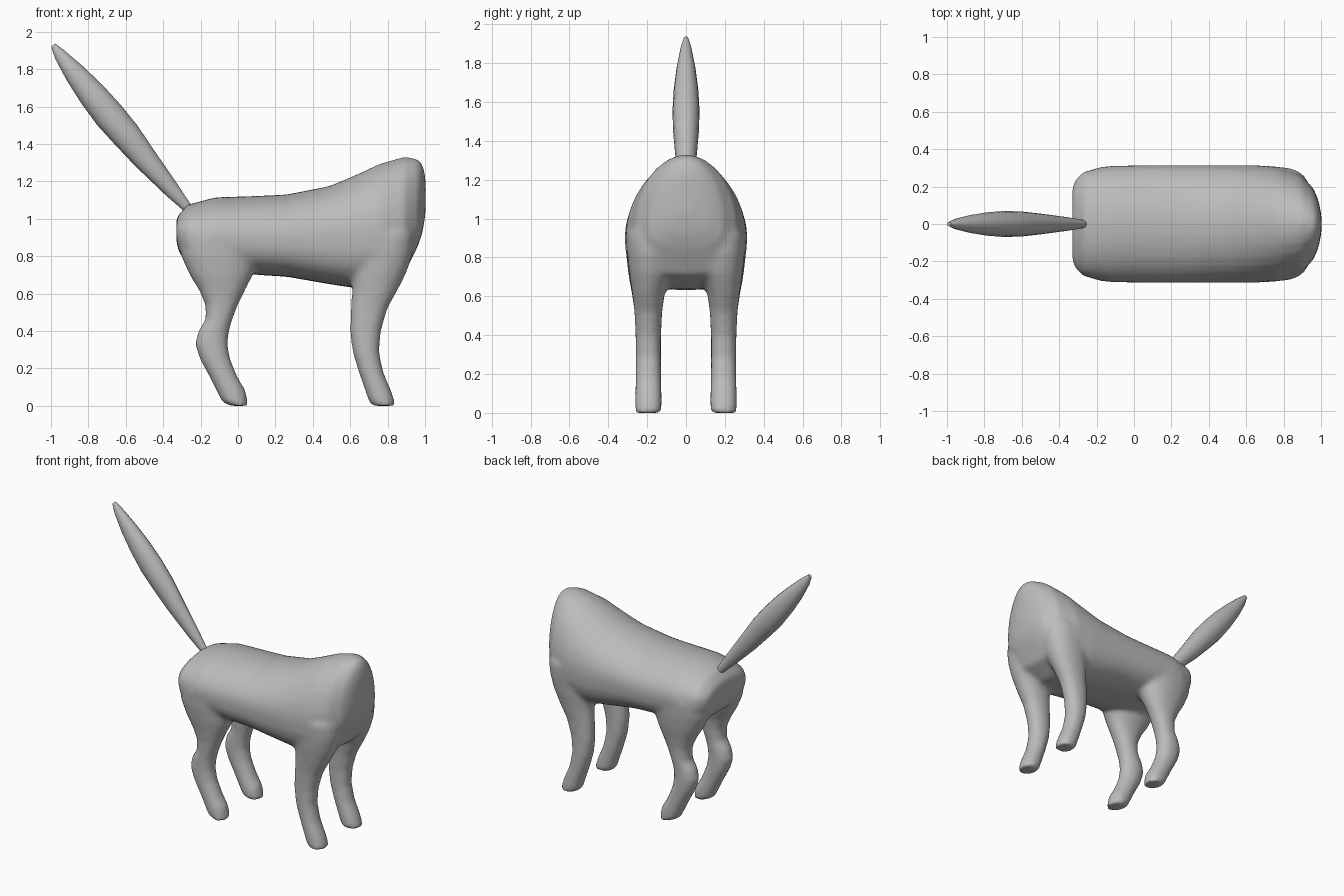
import bpy, bmesh, math
from mathutils import Vector

cube = bpy.data.objects.get("Cube")
if cube:
    bpy.data.objects.remove(cube, do_unlink=True)

grey = bpy.data.materials.new("plain grey")
grey.use_nodes = True
grey.diffuse_color = (0.5, 0.5, 0.5, 1)
grey.node_tree.nodes["Principled BSDF"].inputs["Base Color"].default_value = (0.5, 0.5, 0.5, 1)


def loft(name, rings):
    """Skin a list of closed rings and cap both ends."""
    bm = bmesh.new()
    rows = [[bm.verts.new(p) for p in ring] for ring in rings]
    n = len(rows[0])
    for a, b in zip(rows, rows[1:]):
        for i in range(n):
            j = (i + 1) % n
            bm.faces.new((a[i], a[j], b[j], b[i]))
    bm.faces.new(rows[0])
    bm.faces.new(rows[-1])
    bmesh.ops.recalc_face_normals(bm, faces=bm.faces)
    mesh = bpy.data.meshes.new(name)
    bm.to_mesh(mesh)
    bm.free()
    mesh.materials.append(grey)
    obj = bpy.data.objects.new(name, mesh)
    bpy.context.collection.objects.link(obj)
    return obj


def power(v, e):
    return math.copysign(abs(v) ** (2 / e), v)


def angles(n):
    return [2 * math.pi * i / n for i in range(n)]


def body_ring(x, w, top, bottom, mid):
    ring = []
    for a in angles(32):
        c, s = math.cos(a), math.sin(a)
        e = 2.0 if s > 0 else 2.7          # rounder back, flatter belly
        h = top - mid if s > 0 else mid - bottom
        ring.append((x, w * power(c, e), mid + h * power(s, e)))
    return ring


def leg_ring(z, x0, x1, y0, y1):
    return [((x0 + x1) / 2 + (x1 - x0) / 2 * power(math.cos(a), 2.2),
             (y0 + y1) / 2 + (y1 - y0) / 2 * power(math.sin(a), 2.2), z)
            for a in angles(20)]


# Torso: x, half width, top, bottom, height of widest point
torso = [
    (-0.33, 0.19, 1.00, 0.88, 0.95), (-0.315, 0.235, 1.025, 0.82, 0.93),
    (-0.27, 0.28, 1.075, 0.76, 0.92), (-0.12, 0.312, 1.115, 0.73, 0.91),
    (0.10, 0.315, 1.122, 0.70, 0.91), (0.26, 0.315, 1.13, 0.69, 0.91),
    (0.49, 0.315, 1.175, 0.65, 0.91), (0.62, 0.315, 1.23, 0.63, 0.91),
    (0.76, 0.308, 1.295, 0.64, 0.91), (0.89, 0.265, 1.332, 0.71, 0.93),
    (0.96, 0.19, 1.32, 0.85, 0.98), (0.985, 0.13, 1.295, 0.92, 1.04),
    (1.002, 0.05, 1.23, 1.02, 1.12)]
body = loft("body", [body_ring(*s) for s in torso])

# Legs: height, back x, front x, inner y, outer y
hind = [
    (0.0, -0.04, 0.053, 0.13, 0.26), (0.02, -0.085, 0.053, 0.125, 0.262),
    (0.08, -0.115, 0.042, 0.125, 0.262), (0.15, -0.15, 0.0, 0.127, 0.26),
    (0.25, -0.205, -0.042, 0.128, 0.26), (0.33, -0.23, -0.055, 0.128, 0.26),
    (0.40, -0.213, -0.047, 0.128, 0.26), (0.46, -0.175, -0.03, 0.128, 0.262),
    (0.54, -0.175, 0.0, 0.122, 0.268), (0.62, -0.21, 0.04, 0.11, 0.28),
    (0.70, -0.26, 0.08, 0.08, 0.295), (0.80, -0.305, 0.11, 0.06, 0.307),
    (0.90, -0.315, 0.12, 0.06, 0.312)]
fore = [
    (0.0, 0.72, 0.84, 0.13, 0.26), (0.02, 0.70, 0.84, 0.125, 0.262),
    (0.08, 0.68, 0.82, 0.125, 0.262), (0.18, 0.645, 0.777, 0.127, 0.26),
    (0.29, 0.612, 0.755, 0.128, 0.26), (0.40, 0.598, 0.765, 0.128, 0.26),
    (0.52, 0.603, 0.80, 0.122, 0.266), (0.62, 0.61, 0.855, 0.108, 0.278),
    (0.72, 0.60, 0.905, 0.07, 0.293), (0.82, 0.60, 0.935, 0.05, 0.303),
    (0.92, 0.62, 0.94, 0.05, 0.305)]
parts = [body]
for name, rows in (("hind_leg", hind), ("fore_leg", fore)):
    for side, sign in (("left", 1), ("right", -1)):
        parts.append(loft(f"{side}_{name}", [
            [(x, sign * y, z) for x, y, z in leg_ring(*r)] for r in rows]))

# Merge the legs into the torso as one soft skin
bpy.ops.object.select_all(action="DESELECT")
for p in parts:
    p.select_set(True)
bpy.context.view_layer.objects.active = body
bpy.ops.object.join()
remesh = body.modifiers.new("skin", "REMESH")
remesh.mode = "VOXEL"
remesh.voxel_size = 0.016
soft = body.modifiers.new("soften", "SMOOTH")
soft.factor = 0.5
soft.iterations = 8

# Tail: centre x, centre z, radius
spine = [(-0.255, 1.04, 0.022), (-0.355, 1.155, 0.043), (-0.50, 1.325, 0.066),
         (-0.60, 1.45, 0.079), (-0.69, 1.555, 0.083), (-0.78, 1.665, 0.075),
         (-0.87, 1.775, 0.058), (-0.95, 1.875, 0.034), (-0.988, 1.928, 0.014)]
normal = Vector((0.77, 0, 0.635))
side = Vector((0, 0.84, 0))
tail = loft("tail", [
    [Vector((x, 0, z)) + r * (math.cos(a) * normal + math.sin(a) * side) for a in angles(16)]
    for x, z, r in spine])

# Smooth shading
for obj in (body, tail):
    bpy.ops.object.select_all(action="DESELECT")
    obj.select_set(True)
    bpy.context.view_layer.objects.active = obj
    if obj is body:
        bpy.ops.object.convert(target="MESH")
    bpy.ops.object.shade_smooth_by_angle(angle=math.radians(50))
